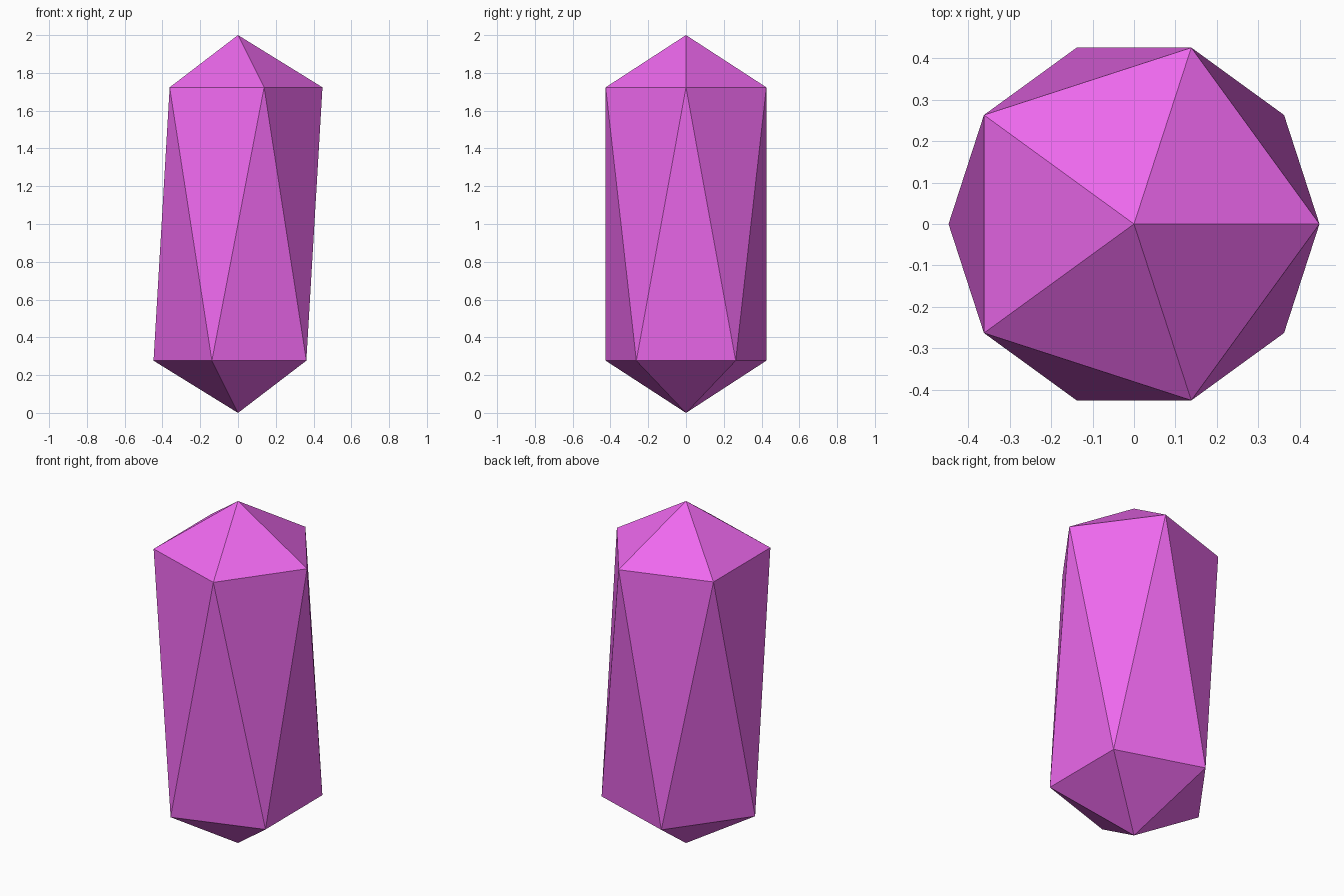
import bpy, bmesh

if "Cube" in bpy.data.objects:
    bpy.data.objects.remove(bpy.data.objects["Cube"])

# Crystal: a 20-sided ball pulled apart at its waist into a tall gem
bm = bmesh.new()
bmesh.ops.create_icosphere(bm, subdivisions=1, radius=0.5)
for v in bm.verts:
    v.co.z += 1.5 if v.co.z > 0 else 0.5
bmesh.ops.recalc_face_normals(bm, faces=bm.faces)

mesh = bpy.data.meshes.new("crystal")
bm.to_mesh(mesh)
bm.free()
crystal = bpy.data.objects.new("crystal", mesh)
bpy.context.collection.objects.link(crystal)

# Pink-violet colour
mat = bpy.data.materials.new("violet")
mat.diffuse_color = (0.85, 0.14, 0.85, 1)
mat.use_nodes = True
mat.node_tree.nodes["Principled BSDF"].inputs["Base Color"].default_value = mat.diffuse_color
mesh.materials.append(mat)
